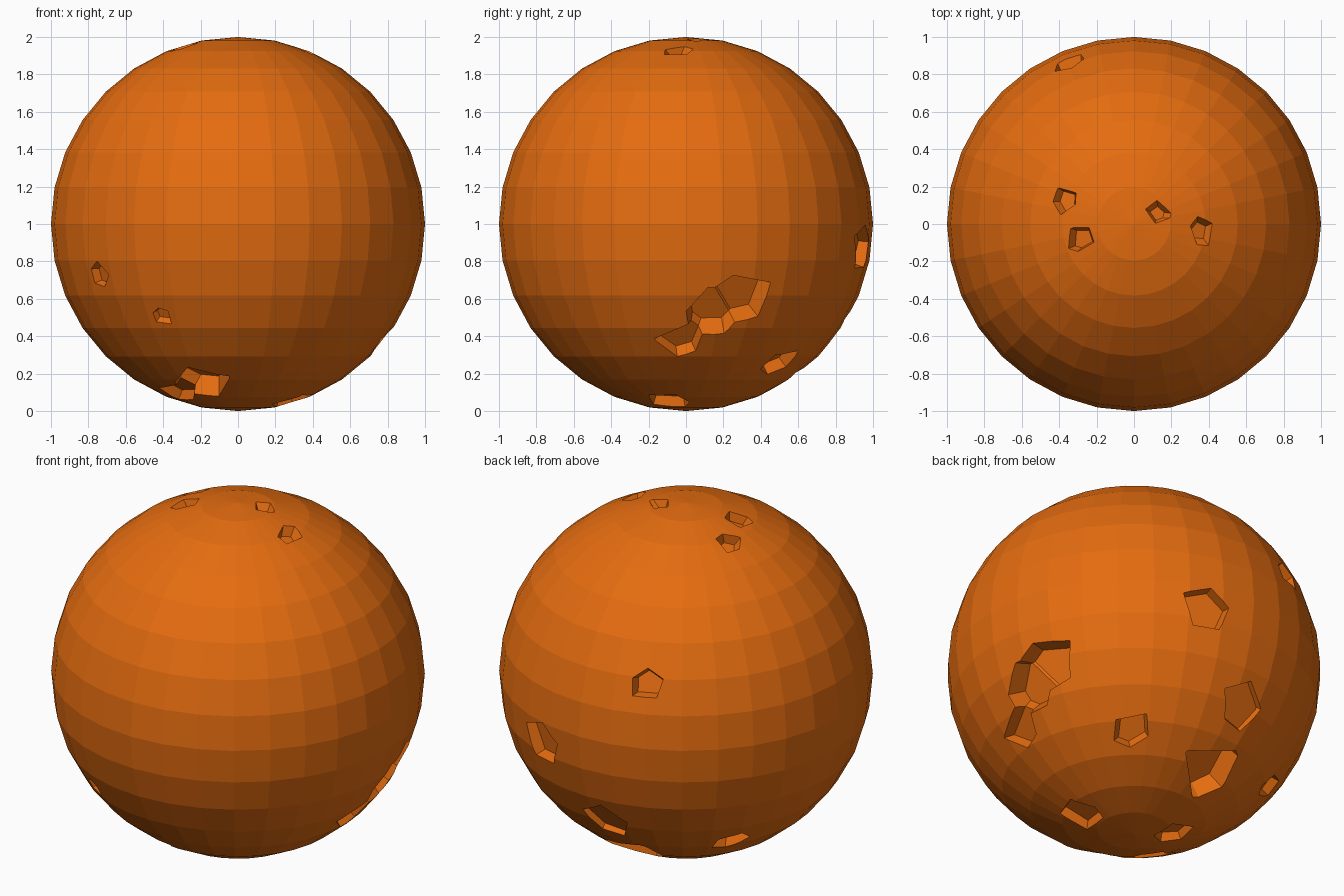
import bpy, bmesh, math, random
from mathutils import Vector

if "Cube" in bpy.data.objects:
    bpy.data.objects.remove(bpy.data.objects["Cube"])

random.seed(11)
orange = bpy.data.materials.new("orange")
orange.diffuse_color = (0.78, 0.15, 0.005, 1)
orange.use_nodes = True
orange.node_tree.nodes["Principled BSDF"].inputs["Base Color"].default_value = orange.diffuse_color

# Missing chips: direction from the ball centre, radius, depth
HOLES = [
    (0.86, 0.30, -0.40, 0.13, 0.13), (0.86, 0.13, -0.50, 0.11, 0.12),
    (0.76, -0.02, -0.62, 0.08, 0.07), (0.44, 0.49, -0.75, 0.08, 0.07),
    (-0.07, 0.56, -0.82, 0.14, 0.12), (-0.05, 0.83, -0.56, 0.10, 0.025),
    (0.29, -0.08, -0.95, 0.09, 0.06), (-0.19, 0.10, -0.97, 0.07, 0.05),
    (-0.20, -0.46, -0.86, 0.13, 0.12), (-0.33, -0.25, -0.91, 0.09, 0.06),
    (-0.59, 0.42, -0.68, 0.06, 0.05), (0.29, 0.95, -0.13, 0.10, 0.07),
    (-0.35, 0.86, 0.36, 0.06, 0.06), (-0.75, -0.60, -0.28, 0.045, 0.04),
    (-0.38, 0.13, 0.92, 0.045, 0.05), (-0.28, -0.08, 0.95, 0.05, 0.05),
    (0.36, -0.04, 0.93, 0.045, 0.05), (0.13, 0.06, 0.98, 0.03, 0.03),
    (-0.42, -0.78, -0.50, 0.03, 0.02),
]
holes = [(Vector(h[:3]).normalized(), h[3], h[4]) for h in HOLES]


def random_direction():
    z, a = random.uniform(-1, 1), random.uniform(0, math.tau)
    r = math.sqrt(1 - z * z)
    return Vector((r * math.cos(a), r * math.sin(a), z))


# Seeds: removed chips first, then their floors and rims
chips = [d * 0.97 for d, r, dep in holes]
seeds, surface = [], []
for d, r, dep in holes:
    seeds.append(d * (0.97 - 2 * (dep - 0.03)) if dep > 0.06 else d * (0.97 - dep))
    side = d.orthogonal().normalized()
    up = d.cross(side)
    start = random.uniform(0, math.tau)
    for i in range(5):
        a = start + math.tau * i / 5 + random.uniform(-0.3, 0.3)
        p = (d + (side * math.cos(a) + up * math.sin(a)) * 2 * r * random.uniform(0.85, 1.2)).normalized()
        if all((p - o).length > 1.4 * q for o, q, _ in holes) and \
           all((p - s).length > r for s in surface):
            surface.append(p)
            seeds.append(p * random.uniform(0.92, 0.96))

# Remaining surface seeds, spread evenly but irregularly, and a few inner ones
while len(surface) < 190:
    best = max((random_direction() for _ in range(6)),
               key=lambda p: min([(p - s).length for s in surface] +
                                 [(p - o).length - q for o, q, _ in holes]))
    surface.append(best)
    seeds.append(best * random.uniform(0.84, 0.95))
for i in range(25):
    seeds.append(random_direction() * random.uniform(0.1, 0.6))


def build_shard(seed, others, name):
    """Cut the ball down to the region nearest to one seed."""
    bm = bmesh.new()
    bmesh.ops.create_uvsphere(bm, u_segments=32, v_segments=16, radius=1)
    for o in sorted(others, key=lambda q: (q - seed).length):
        gap = o - seed
        if gap.length < 1e-6:
            continue
        if not bm.verts or gap.length > 2 * max((v.co - seed).length for v in bm.verts):
            break
        mid, n = (o + seed) / 2, gap.normalized()
        if all((v.co - mid).dot(n) < 1e-5 for v in bm.verts):
            continue
        cut = bmesh.ops.bisect_plane(bm, geom=bm.verts[:] + bm.edges[:] + bm.faces[:],
                                     dist=1e-6, plane_co=mid, plane_no=n, clear_outer=True)
        edges = [e for e in bm.edges if e.is_boundary]
        if len(edges) > 2:
            bmesh.ops.holes_fill(bm, edges=edges, sides=0)
    if bm.faces:
        bmesh.ops.recalc_face_normals(bm, faces=bm.faces[:])
        for v in bm.verts:
            v.co.z += 1
        mesh = bpy.data.meshes.new(name)
        bm.to_mesh(mesh)
        mesh.materials.append(orange)
        bpy.context.collection.objects.link(bpy.data.objects.new(name, mesh))
    bm.free()


# One object per shard; chips take part in the cutting but are left out
everything = seeds + chips
for i, s in enumerate(seeds):
    build_shard(s, everything, f"ball_shard_{i + 1:03d}")
